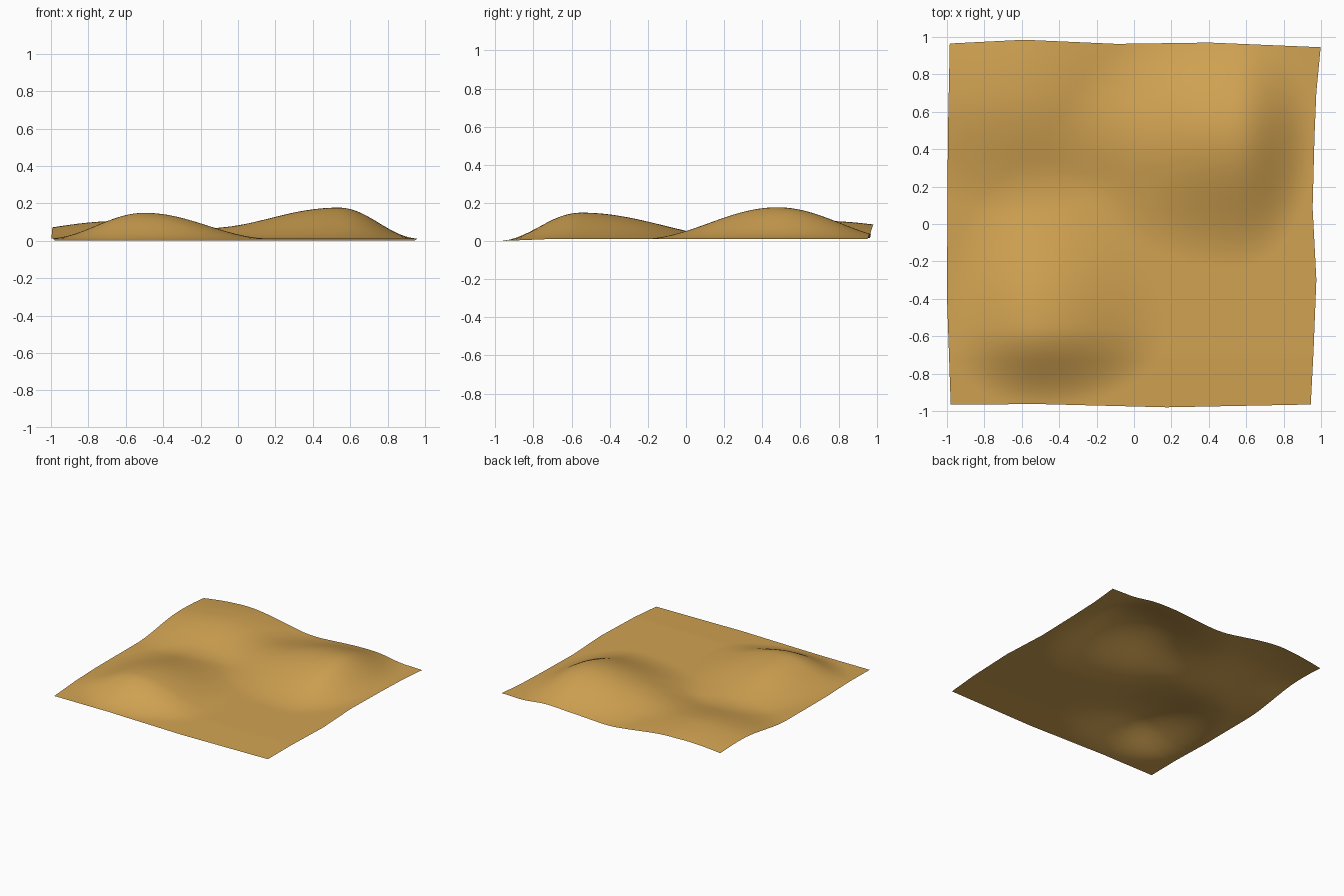
import bpy, bmesh, math

if "Cube" in bpy.data.objects:
    bpy.data.objects.remove(bpy.data.objects["Cube"])

N = 80  # grid resolution

# dunes: peak x, peak y, height, reach to west, east, south, north
DUNES = [
    (-0.50, -0.55, 0.138, 0.52, 0.68, 0.43, 0.88),
    (0.54, 0.48, 0.166, 0.92, 0.43, 0.72, 0.66),
    (-0.62, 0.70, 0.095, 0.90, 0.75, 0.65, 0.95),
    (-0.12, 0.42, 0.012, 0.35, 0.35, 0.30, 0.35),
]

# gently wavy outline: (position along edge, offset)
LEFT = [(-1, -0.98), (-0.4, -1.0), (0.5, -0.995), (1, -0.985)]
RIGHT = [(-1, 0.945), (-0.7, 0.96), (-0.3, 0.975), (0.1, 0.955), (0.5, 0.965), (0.75, 0.975), (1, 0.998)]
FRONT = [(-1, -0.965), (-0.5, -0.963), (0.2, -0.98), (1, -0.965)]
BACK = [(-1, 0.965), (-0.6, 0.985), (-0.1, 0.963), (0.4, 0.97), (1, 0.945)]


def along(pts, t):
    for (a, p), (b, q) in zip(pts, pts[1:]):
        if t <= b:
            return p + (q - p) * (t - a) / (b - a)
    return pts[-1][1]


def dune(x, y, px, py, h, west, east, south, north):
    dx, dy = x - px, y - py
    r = math.hypot(dx / (west if dx < 0 else east), dy / (south if dy < 0 else north))
    return h * 0.5 * (1 + math.cos(math.pi * min(r, 1)))


def height(x, y):
    base = 0.014 - 0.04 * max(0, -y - 0.7)
    return base + sum(dune(x, y, *d) for d in DUNES)


# sand sheet: single open surface
bm = bmesh.new()
grid = []
for j in range(N + 1):
    row = []
    for i in range(N + 1):
        u, v = 2 * i / N - 1, 2 * j / N - 1
        l, r = along(LEFT, v), along(RIGHT, v)
        f, b = along(FRONT, u), along(BACK, u)
        x, y = l + (r - l) * i / N, f + (b - f) * j / N
        row.append(bm.verts.new((x, y, height(x, y))))
    grid.append(row)
for j in range(N):
    for i in range(N):
        bm.faces.new((grid[j][i], grid[j][i + 1], grid[j + 1][i + 1], grid[j + 1][i])).smooth = True

# rest the lowest point on the ground
low = min(v.co.z for v in bm.verts)
for v in bm.verts:
    v.co.z -= low

mesh = bpy.data.meshes.new("sand_dunes")
bm.to_mesh(mesh)
bm.free()
sand = bpy.data.materials.new("sand")
sand.diffuse_color = (0.64, 0.365, 0.084, 1)
sand.use_nodes = True
sand.node_tree.nodes["Principled BSDF"].inputs["Base Color"].default_value = sand.diffuse_color
mesh.materials.append(sand)
bpy.context.collection.objects.link(bpy.data.objects.new("sand_dunes", mesh))
